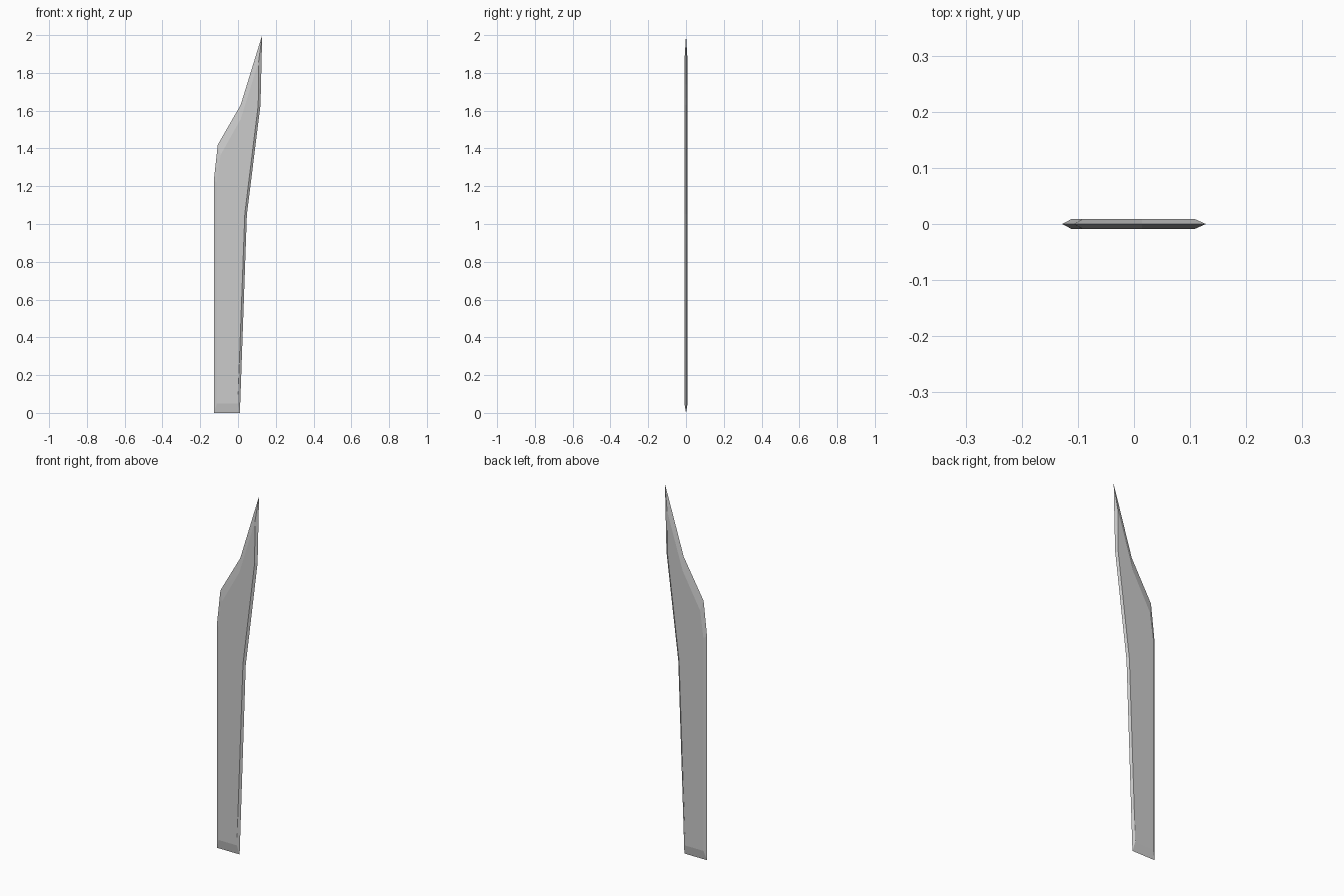
import bpy, bmesh

if "Cube" in bpy.data.objects:
    bpy.data.objects.remove(bpy.data.objects["Cube"])

# Cutting-edge outline and the flat cheek outline inside it (x, z)
EDGE = [(-0.128, 0.0), (0.010, 0.0), (0.047, 1.05), (0.119, 1.63),
        (0.128, 2.0), (0.014, 1.63), (-0.107, 1.42), (-0.128, 1.23)]
CHEEK = [(-0.112, 0.05), (-0.001, 0.05), (0.036, 1.055), (0.107, 1.63),
         (0.109, 1.86), (0.014, 1.555), (-0.092, 1.365), (-0.112, 1.22)]
HALF_THICKNESS = 0.0085


def ring(bm, points, y):
    return [bm.verts.new((x, y, z)) for x, z in points]


# Blade: two flat cheeks, each bevelled out to a shared sharp edge
bm = bmesh.new()
edge = ring(bm, EDGE, 0)
for side in (-1, 1):
    cheek = ring(bm, CHEEK, side * HALF_THICKNESS)
    bm.faces.new(cheek)
    for i in range(len(edge)):
        j = (i + 1) % len(edge)
        bm.faces.new((edge[i], edge[j], cheek[j], cheek[i]))
# Split concave cheeks and non-planar bevels cleanly
bmesh.ops.triangulate(bm, faces=bm.faces[:])
bmesh.ops.recalc_face_normals(bm, faces=bm.faces[:])

mesh = bpy.data.meshes.new("blade")
bm.to_mesh(mesh)
bm.free()
blade = bpy.data.objects.new("blade", mesh)
bpy.context.collection.objects.link(blade)
